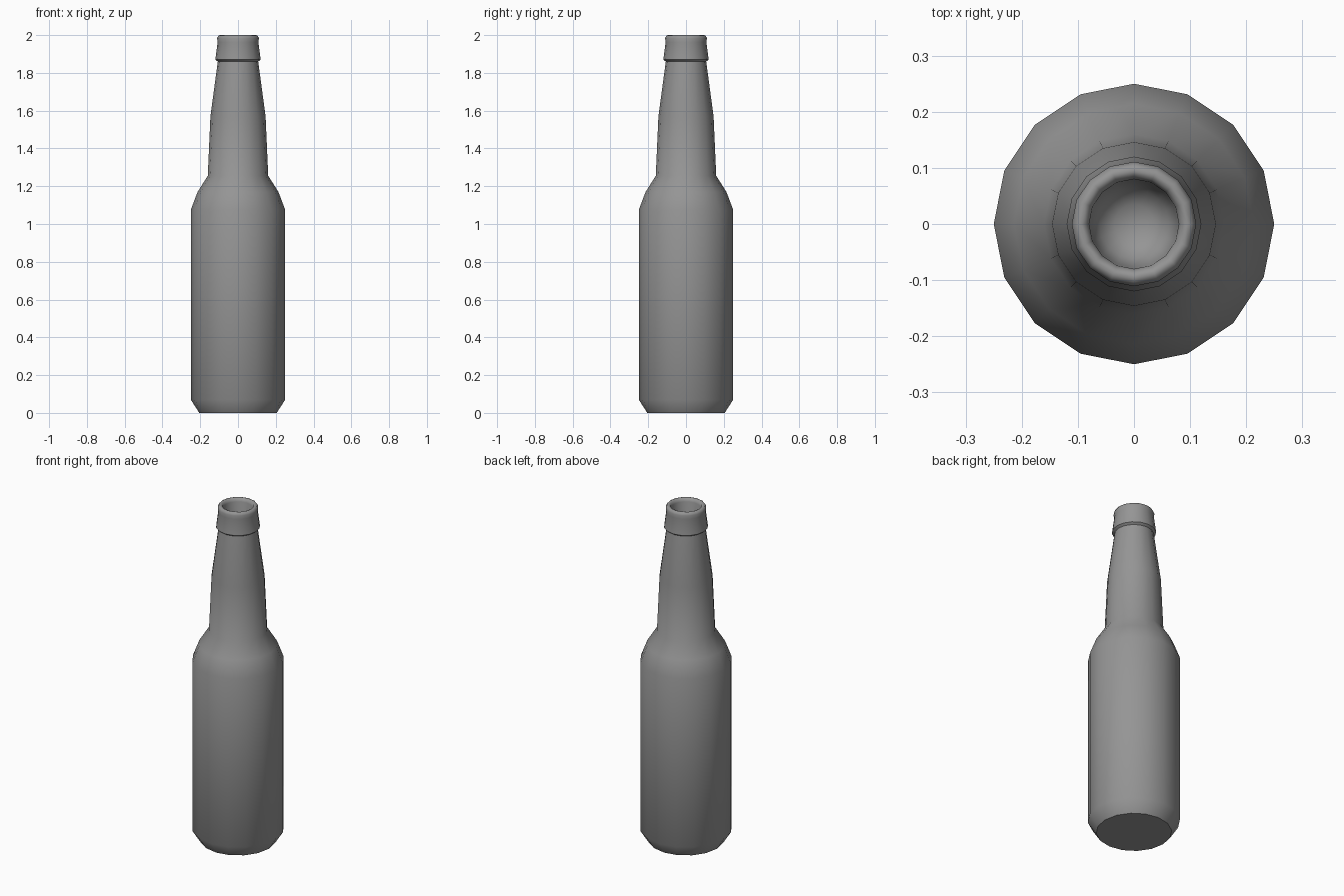
import bpy
import bmesh
from math import radians, tau
from mathutils import Vector

cube = bpy.data.objects.get("Cube")
if cube:
    bpy.data.objects.remove(cube, do_unlink=True)

SIDES = 16

grey = bpy.data.materials.new("bottle_grey")
grey.use_nodes = True
colour = (0.3, 0.3, 0.3, 1)
grey.diffuse_color = colour
grey.node_tree.nodes["Principled BSDF"].inputs["Base Color"].default_value = colour

# Half sections as (radius, height), running from the base up and into the mouth
base = [(0, 0), (0.205, 0), (0.25, 0.07)]
body = [(0.25, 1.075), (0.214, 1.17), (0.16, 1.255)]
neck = [(0.146, 1.57), (0.107, 1.86)]
collar = [(0.12, 1.87), (0.108, 1.962)]
lip = [(0.111, 1.984), (0.104, 1.997), (0.095, 2), (0.086, 1.996), (0.08, 1.98)]
mouth = [(0.077, 1.91), (0.062, 1.87), (0.035, 1.85), (0, 1.845)]


def lathe(name, profile):
    """Turn a half section around the z axis into a smooth closed shell."""
    bm = bmesh.new()
    verts = [bm.verts.new((r, 0, z)) for r, z in profile]
    edges = [bm.edges.new(pair) for pair in zip(verts, verts[1:])]
    bmesh.ops.spin(bm, geom=verts + edges, cent=Vector(), axis=(0, 0, 1),
                   angle=tau, steps=SIDES, use_duplicate=False)
    bmesh.ops.remove_doubles(bm, verts=bm.verts, dist=0.0005)
    bmesh.ops.recalc_face_normals(bm, faces=bm.faces)
    mesh = bpy.data.meshes.new(name)
    bm.to_mesh(mesh)
    bm.free()
    mesh.materials.append(grey)
    obj = bpy.data.objects.new(name, mesh)
    bpy.context.collection.objects.link(obj)
    bpy.ops.object.select_all(action="DESELECT")
    obj.select_set(True)
    bpy.context.view_layer.objects.active = obj
    bpy.ops.object.shade_smooth_by_angle(angle=radians(50))
    return obj


lathe("bottle", base + body + neck + collar + lip + mouth)
